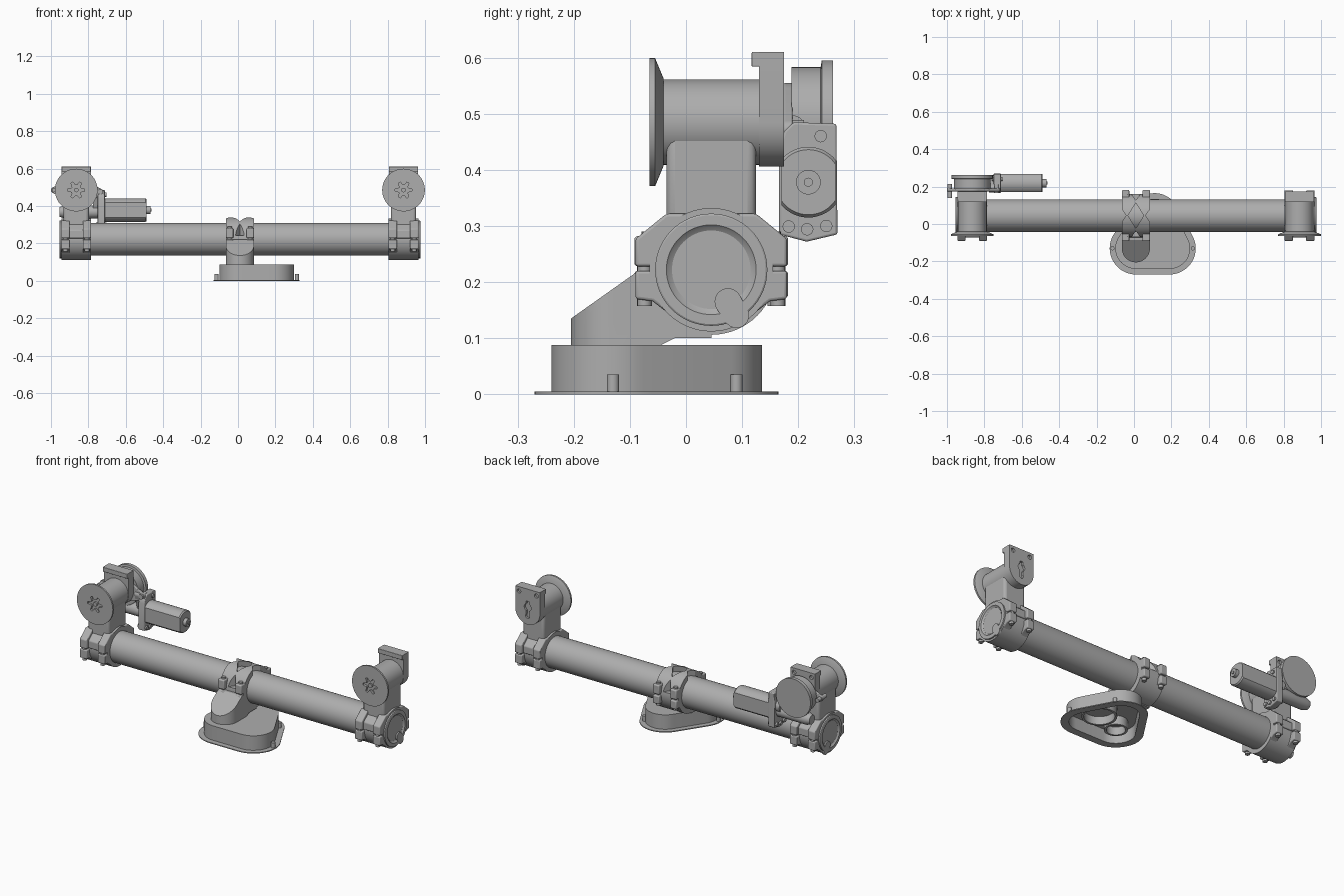
import bpy, bmesh, math
from mathutils import Vector, geometry

if "Cube" in bpy.data.objects:
    bpy.data.objects.remove(bpy.data.objects["Cube"])

grey = bpy.data.materials.new("machined_grey")
grey.use_nodes = True
grey.diffuse_color = (0.42, 0.42, 0.42, 1)
grey.node_tree.nodes["Principled BSDF"].inputs["Base Color"].default_value = grey.diffuse_color
parts = []
TY, TZ = 0.045, 0.222      # tube axis
HZ = 0.485                 # hub axis height
MX = 0.01                  # mirror plane of the two end units


def place(axis, a, b, t):
    """Point with in-plane coordinates a, b at t along the axis."""
    return {"x": (t, a, b), "y": (a, t, b), "z": (a, b, t)}[axis]


def finish(name, bm, bevel=0):
    bmesh.ops.recalc_face_normals(bm, faces=bm.faces)
    mesh = bpy.data.meshes.new(name)
    bm.to_mesh(mesh)
    bm.free()
    obj = bpy.data.objects.new(name, mesh)
    bpy.context.collection.objects.link(obj)
    mesh.materials.append(grey)
    if bevel:
        mod = obj.modifiers.new("Bevel", "BEVEL")
        mod.width, mod.segments, mod.limit_method = bevel, 3, "ANGLE"
    parts.append(obj)
    return obj


def prism(name, axis, pts, lo, hi, bevel=0):
    bm = bmesh.new()
    face = bm.faces.new([bm.verts.new(place(axis, a, b, lo)) for a, b in pts])
    ext = bmesh.ops.extrude_face_region(bm, geom=[face])["geom"]
    shift = Vector(place(axis, 0, 0, hi - lo))
    bmesh.ops.translate(bm, vec=shift, verts=[v for v in ext if isinstance(v, bmesh.types.BMVert)])
    return finish(name, bm, bevel)


def box(name, lo, hi, bevel=0):
    pts = [(lo[0], lo[1]), (hi[0], lo[1]), (hi[0], hi[1]), (lo[0], hi[1])]
    return prism(name, "z", pts, lo[2], hi[2], bevel)


def lathe(name, axis, center, profile, n=48):
    """Solid of revolution from (position, radius) pairs."""
    bm = bmesh.new()
    rings = []
    for t, r in profile:
        rings.append([bm.verts.new(place(axis, center[0] + r * math.cos(k * math.tau / n),
                                         center[1] + r * math.sin(k * math.tau / n), t)) for k in range(n)])
    for p, q in zip(rings, rings[1:]):
        for k in range(n):
            bm.faces.new((p[k], p[k - 1], q[k - 1], q[k]))
    bm.faces.new(rings[0])
    bm.faces.new(rings[-1])
    return finish(name, bm)


def hull(circles, n=48):
    """Outline wrapped round circles given as (a, b, radius)."""
    pts = [Vector((a + r * math.cos(k * math.tau / n), b + r * math.sin(k * math.tau / n)))
           for a, b, r in circles for k in range(n)]
    return [tuple(pts[i]) for i in geometry.convex_hull_2d(pts)]


def boolean(obj, cutter, operation="DIFFERENCE"):
    mod = obj.modifiers.new("Cut", "BOOLEAN")
    mod.object, mod.operation, mod.solver = cutter, operation, "EXACT"
    bpy.context.view_layer.update()
    mesh = bpy.data.meshes.new_from_object(obj.evaluated_get(bpy.context.evaluated_depsgraph_get()))
    obj.modifiers.clear()
    obj.data = mesh
    parts.remove(cutter)
    bpy.data.objects.remove(cutter)


# Base: flange, hollow body and locating posts
def base_outline(grow):
    return hull([(x, y, r + grow) for x, y, r in ((0.01, -0.13, 0.11), (0.19, -0.13, 0.11), (0.11, 0.03, 0.105))])


pocket = base_outline(-0.012)
flange = prism("base_flange", "z", base_outline(0.03), 0, 0.005)
boolean(flange, prism("cutter", "z", pocket, -0.1, 0.1))
body = prism("base_body", "z", base_outline(0), 0.002, 0.088)
boolean(body, prism("cutter", "z", pocket, -0.1, 0.07))
for x, y, r in ((0.01, -0.13, 0.06), (0.16, -0.08, 0.09)):
    ring = lathe("base_inner_boss", "z", (x, y), [(0.02, r), (0.075, r)])
    boolean(ring, lathe("cutter", "z", (x, y), [(-0.1, r - 0.012), (0.065, r - 0.012)]))
for x, y in ((-0.115, -0.13), (0.315, -0.13), (0.2, 0.09)):
    lathe("base_post", "z", (x, y), [(0, 0.011), (0.035, 0.011)], 20)

# Sloping foot carrying the centre clamp
foot = prism("foot", "z", hull([(MX, -0.13, 0.075), (MX, 0.1, 0.075)]), 0.05, 0.3)
boolean(foot, prism("cutter", "x", [(-0.25, 0.085), (-0.25, 0.102), (-0.205, 0.135), (-0.085, 0.22), (TY, 0.222),
                                    (TY, 0.1), (-0.02, 0.1), (-0.05, 0.085)], -0.2, 0.2), "INTERSECT")

# Main tube
lathe("main_tube", "x", (TY, TZ), [(-0.93, 0.087), (0.95, 0.087)], 64)


# Clamp columns and bolts shared by all three clamps
def clamp_columns(name, cx, half, width, lower):
    up = [(-0.135, 0.006), (-0.135, 0.055), (-0.08, 0.1), (0.08, 0.1), (0.135, 0.055), (0.135, 0.006)]
    down = [(-0.135, -0.002), (-0.135, -0.052), (-0.105, -0.056), (-0.06, -0.09),
            (0.06, -0.09), (0.105, -0.056), (0.135, -0.052), (0.135, -0.002)]
    for s in (-1, 1):
        x = cx + s * (half - width / 2)
        for label, shape in (("upper", up), ("lower", down)):
            if label == "upper" or lower:
                pts = [(TY + a, TZ + b) for a, b in shape]
                prism(f"{name}_{label}_column", "x", pts, x - width / 2, x + width / 2, 0.005)
        for side in (-1, 1):
            lathe(f"{name}_bolt", "z", (x, TY + side * 0.119), [(0.157, 0.013), (0.24, 0.013)], 16)
    web = [(TY + a * 0.87, TZ + b * 0.87) for a, b in up[:3] + up[3:]]
    prism(f"{name}_web", "x", web, cx - half + 0.01, cx + half - 0.01, 0.005) if lower else None


# Centre clamp with a lattice top
band = lathe("centre_clamp_band", "x", (TY, TZ), [(MX - 0.075, 0.116), (MX + 0.075, 0.116)], 64)
diamond = [(MX - 0.042, TY), (MX, TY - 0.068), (MX + 0.042, TY), (MX, TY + 0.068)]
boolean(band, prism("cutter", "z", diamond, TZ, 0.5))
for s in (-1, 1):
    notch = [(MX + s * 0.09, TY - 0.055), (MX + s * 0.052, TY), (MX + s * 0.09, TY + 0.055)]
    boolean(band, prism("cutter", "z", notch, TZ, 0.5))
    gap = [(MX - 0.035, TY + s * 0.13), (MX, TY + s * 0.082), (MX + 0.035, TY + s * 0.13)]
    boolean(band, prism("cutter", "z", gap, TZ + 0.02, 0.5))
for s in (-1, 1):
    for e in (-1, 1):
        x, y = MX + s * 0.055, TY + e * 0.112
        box("centre_clamp_upper_ear", (x - 0.02, y - 0.025, TZ + 0.006), (x + 0.02, y + 0.025, TZ + 0.06), 0.006)
        box("centre_clamp_lower_ear", (x - 0.02, y - 0.025, TZ - 0.05), (x + 0.02, y + 0.025, TZ - 0.002), 0.006)
        lathe("centre_clamp_bolt", "z", (x, y), [(0.157, 0.012), (0.29, 0.012)], 16)


# End units: clamp, cap, neck, hub, disc and back plate
def end_unit(label, s):
    cx = MX + s * 0.875
    clamp_columns(f"{label}_clamp", cx, 0.08, 0.045, True)
    lathe(f"{label}_clamp_band", "x", (TY, TZ), [(cx - 0.08, 0.11), (cx + 0.08, 0.11)], 64)
    face = cx + s * 0.078
    lathe(f"{label}_end_cap", "x", (TY, TZ),
          [(face - s * 0.02, 0.1), (face + s * 0.01, 0.1), (face + s * 0.012, 0.097),
           (face + s * 0.012, 0.08), (face + s * 0.008, 0.076), (face + s * 0.004, 0.07)], 64)
    prism(f"{label}_cap_tab", "x", hull([(0.075, 0.165, 0.024), (0.09, 0.14, 0.022)], 24), face, face + s * 0.012)
    box(f"{label}_neck", (cx - 0.068, -0.035, 0.28), (cx + 0.068, 0.125, HZ), 0.015)
    lathe(f"{label}_hub", "y", (cx, HZ), [(-0.046, 0.076), (0.132, 0.076)], 64)
    disc = lathe(f"{label}_disc", "y", (cx, HZ), [(-0.065, 0.114), (-0.055, 0.114), (-0.04, 0.078)], 64)
    star = []
    for k in range(24):
        r = (0.046, 0.046, 0.026, 0.026)[k % 4]
        a = (k - 0.5) * math.tau / 24
        star.append((cx + r * math.cos(a), HZ + r * math.sin(a)))
    boolean(disc, prism("cutter", "y", star, -0.1, -0.052))
    lathe(f"{label}_disc_pin", "y", (cx, HZ), [(-0.055, 0.012), (-0.064, 0.012)], 20)
    outline = [(cx + 0.078, 0.61), (cx - 0.078, 0.61)]
    outline += [(cx - 0.078 * math.cos(k * math.pi / 24), HZ - 0.079 * math.sin(k * math.pi / 24)) for k in range(25)]
    plate = prism(f"{label}_back_plate", "y", outline, 0.13, 0.175)
    for x, z, r in ((-0.055, 0.585, 0.012), (0.055, 0.585, 0.012), (0, 0.505, 0.022), (0, 0.455, 0.013)):
        boolean(plate, lathe("cutter", "y", (cx + x, z), [(0.163, r), (0.2, r)], 20))
    boolean(plate, box("cutter", (cx - 0.01, 0.163, 0.45), (cx + 0.01, 0.2, 0.54)))
    box(f"{label}_top_lip", (cx - 0.078, 0.117, 0.584), (cx + 0.078, 0.14, 0.61), 0.002)


end_unit("left", 1)
end_unit("right", -1)

# Drive on the right end: bracket, wheel, gearbox and motor
DX, GY, GZ = MX - 0.875, 0.218, 0.378
prism("drive_bracket", "y", hull([(-0.984, HZ, 0.016), (DX, HZ, 0.07), (-0.735, 0.47, 0.02)]), 0.174, 0.19, 0.003)
lathe("bracket_bolt", "y", (-0.984, HZ), [(0.14, 0.012), (0.215, 0.012)], 16)
lathe("bracket_bolt", "y", (-0.735, 0.475), [(0.165, 0.014), (0.21, 0.014)], 16)
lathe("drive_wheel", "y", (DX, HZ),
      [(0.188, 0.098), (0.24, 0.098), (0.242, 0.11), (0.262, 0.11)], 64)
lathe("worm_housing", "x", (GY, GZ - 0.01), [(-0.955, 0.026), (-0.93, 0.034), (-0.74, 0.034)], 32)
plate_shape = [(0.176, 0.47), (0.192, 0.485), (0.268, 0.482), (0.27, 0.285), (0.215, 0.272), (0.166, 0.285), (0.166, 0.44)]
prism("gearbox_plate", "x", plate_shape, -0.75, -0.712, 0.004)
prism("gearbox_side_arm", "x", hull([(0.19, 0.475, 0.022), (0.225, 0.4, 0.035)]), -0.775, -0.745)
for y, z in ((0.24, 0.46), (0.183, 0.299), (0.216, 0.294), (0.25, 0.3)):
    lathe("gearbox_bolt", "x", (y, z), [(-0.76, 0.011), (-0.704, 0.011)], 16)
motor = lathe("motor", "x", (GY, GZ), [(-0.715, 0.063), (-0.495, 0.063), (-0.488, 0.058)], 48)
boolean(motor, box("cutter", (-0.8, GY - 0.048, 0.2), (-0.4, GY + 0.048, 0.6)), "INTERSECT")
lathe("motor_nub", "x", (GY, GZ), [(-0.49, 0.022), (-0.468, 0.022), (-0.468, 0.008), (-0.463, 0.008)], 24)

# Smooth round surfaces, keep edges sharp
bpy.ops.object.select_all(action="DESELECT")
for obj in parts:
    obj.select_set(True)
bpy.context.view_layer.objects.active = parts[0]
bpy.ops.object.shade_smooth_by_angle(angle=math.radians(30))
